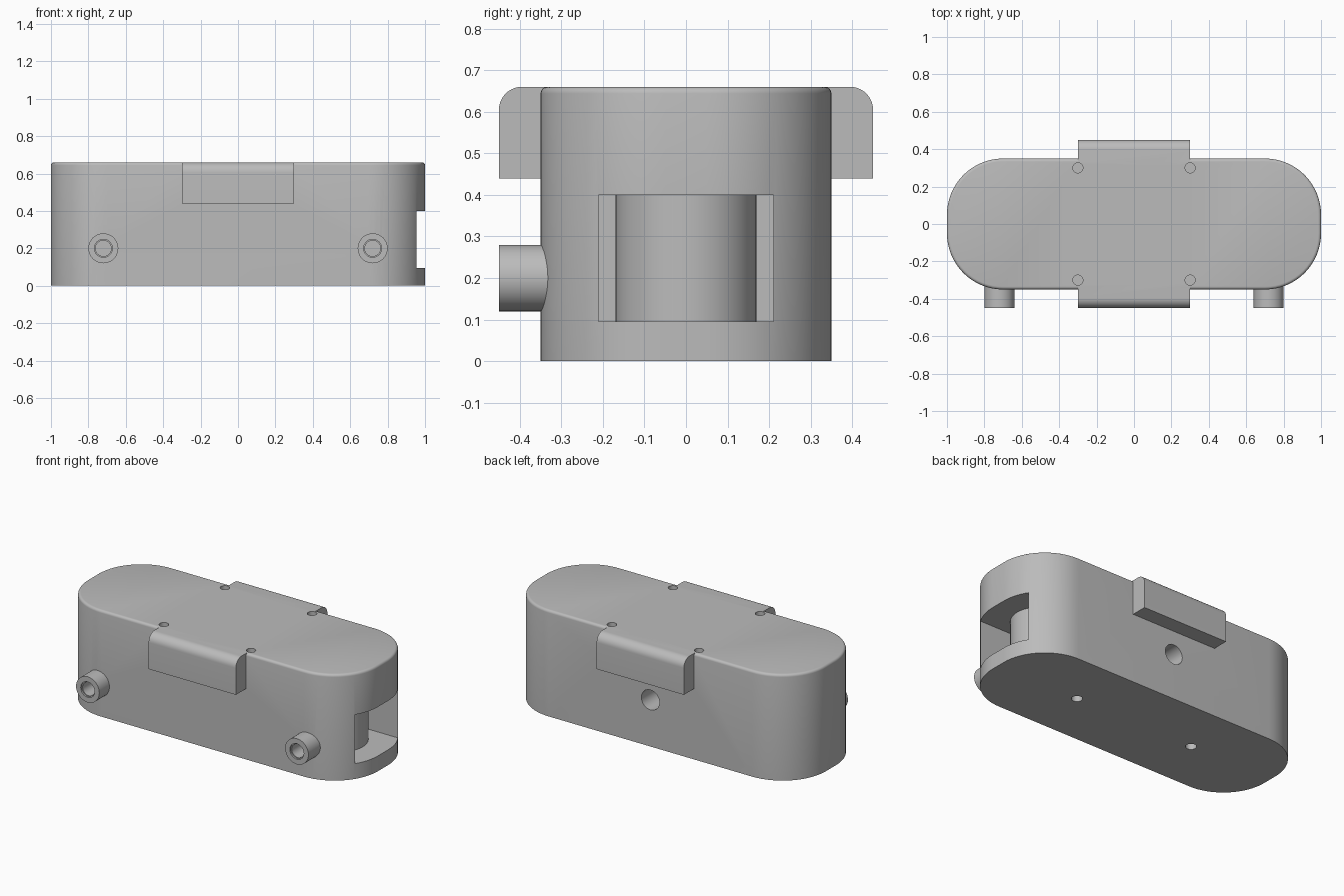
import bpy, bmesh
from math import pi, sin, cos
from mathutils import Matrix, Vector

cube = bpy.data.objects.get("Cube")
if cube:
    bpy.data.objects.remove(cube)

grey = bpy.data.materials.new("plain grey")
grey.use_nodes = True
grey.diffuse_color = (0.5, 0.5, 0.5, 1)
grey.node_tree.nodes["Principled BSDF"].inputs["Base Color"].default_value = (0.5, 0.5, 0.5, 1)


def finish(name, bm):
    bmesh.ops.recalc_face_normals(bm, faces=bm.faces)
    mesh = bpy.data.meshes.new(name)
    bm.to_mesh(mesh)
    bm.free()
    mesh.materials.append(grey)
    ob = bpy.data.objects.new(name, mesh)
    bpy.context.collection.objects.link(ob)
    return ob


def prism(points, direction):
    """Extrude a closed outline."""
    bm = bmesh.new()
    face = bm.faces.new([bm.verts.new(p) for p in points])
    out = bmesh.ops.extrude_face_region(bm, geom=[face])
    verts = [v for v in out["geom"] if isinstance(v, bmesh.types.BMVert)]
    bmesh.ops.translate(bm, verts=verts, vec=direction)
    return bm


def rounded(w, h, r, steps):
    """Outline of a rounded rectangle with half sizes w and h."""
    pts = []
    for k, (sx, sy) in enumerate([(1, 1), (-1, 1), (-1, -1), (1, -1)]):
        for i in range(steps + 1):
            a = (k + i / steps) * pi / 2
            pts.append((sx * (w - r) + r * cos(a), sy * (h - r) + r * sin(a)))
    return pts


def cylinder(name, start, end, radius, sides=40):
    start, end = Vector(start), Vector(end)
    axis = end - start
    bm = bmesh.new()
    turn = axis.to_track_quat("Z", "Y").to_matrix().to_4x4()
    bmesh.ops.create_cone(bm, cap_ends=True, segments=sides, radius1=radius, radius2=radius,
                          depth=axis.length, matrix=Matrix.Translation((start + end) / 2) @ turn)
    return finish(name, bm)


def box(name, lo, hi):
    x, y, z = lo
    return finish(name, prism([(x, y, z), (hi[0], y, z), (hi[0], hi[1], z), (x, hi[1], z)],
                              (0, 0, hi[2] - z)))


def combine(target, tool, operation):
    mod = target.modifiers.new("cut", "BOOLEAN")
    mod.operation = operation
    mod.solver = "EXACT"
    mod.object = tool
    bpy.context.view_layer.objects.active = target
    bpy.ops.object.modifier_apply(modifier=mod.name)
    bpy.data.objects.remove(tool)


def smooth(ob):
    bpy.ops.object.select_all(action="DESELECT")
    ob.select_set(True)
    bpy.context.view_layer.objects.active = ob
    bpy.ops.object.shade_smooth_by_angle(angle=0.6)


HEIGHT = 0.66

# Main housing with a softened top rim
bm = prism([(x, y, 0) for x, y in rounded(1, 0.35, 0.3, 16)], (0, 0, HEIGHT))
rim = [e for e in bm.edges if all(v.co.z > HEIGHT - 0.01 for v in e.verts)]
bmesh.ops.bevel(bm, geom=rim, offset=0.016, segments=4, profile=0.5, affect="EDGES")
housing = finish("housing", bm)

# Side lugs with a rounded upper edge
for side in (-1, 1):
    arc = [(0.395 + 0.055 * cos(i * pi / 20), HEIGHT - 0.055 + 0.055 * sin(i * pi / 20))
           for i in range(11)]
    profile = [(0.3, 0.44), (0.45, 0.44)] + arc + [(0.3, HEIGHT)]
    lug = finish("lug", prism([(-0.3, side * y, z) for y, z in profile], (0.6, 0, 0)))
    combine(housing, lug, "UNION")

# End window
combine(housing, box("window", (0.45, -0.21, 0.095), (1.2, 0.21, 0.4)), "DIFFERENCE")

# Screw holes in the top, and holes in the base and back
for x in (-0.3, 0.3):
    for y in (-0.3, 0.3):
        combine(housing, cylinder("screw_hole", (x, y, 0.56), (x, y, 0.8), 0.027, 24), "DIFFERENCE")
for x in (-0.42, 0.42):
    combine(housing, cylinder("base_hole", (x, 0, -0.1), (x, 0, 0.08), 0.032, 24), "DIFFERENCE")
combine(housing, cylinder("back_hole", (0, 0.1, 0.29), (0, 0.6, 0.29), 0.062), "DIFFERENCE")
smooth(housing)

# Post standing inside the end window
smooth(cylinder("inner_post", (0.69, 0, 0.08), (0.69, 0, 0.42), 0.17, 48))

# Front pipe stubs with stepped bores
for side, label in ((-1, "right"), (1, "left")):
    x = side * 0.72
    pipe = cylinder(label + "_pipe", (x, -0.45, 0.2), (x, -0.28, 0.2), 0.08)
    combine(pipe, cylinder("bore", (x, -0.6, 0.2), (x, -0.3, 0.2), 0.042), "DIFFERENCE")
    combine(pipe, cylinder("bore_rim", (x, -0.6, 0.2), (x, -0.44, 0.2), 0.048), "DIFFERENCE")
    combine(housing, cylinder("bore", (x, -0.6, 0.2), (x, -0.3, 0.2), 0.042), "DIFFERENCE")
    smooth(pipe)
smooth(housing)
